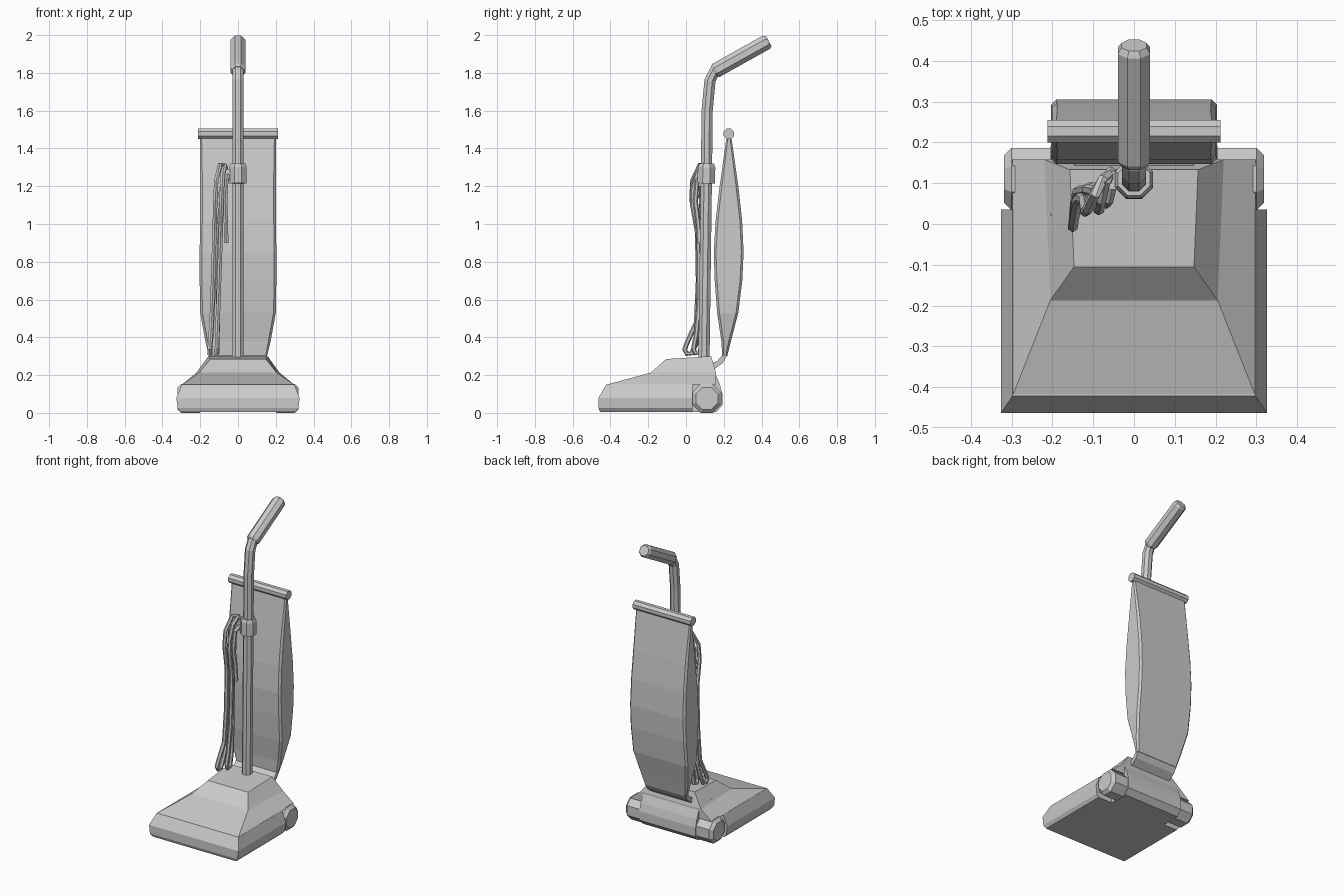
import bpy, bmesh, math
from mathutils import Vector


def loft(name, rings):
    """Skin a list of equal-length point rings and cap both ends."""
    bm = bmesh.new()
    vs = [[bm.verts.new(p) for p in r] for r in rings]
    n = len(vs[0])
    for a, b in zip(vs, vs[1:]):
        for i in range(n):
            j = (i + 1) % n
            bm.faces.new((a[i], a[j], b[j], b[i]))
    bm.faces.new(vs[0])
    bm.faces.new(vs[-1])
    bmesh.ops.recalc_face_normals(bm, faces=bm.faces)
    me = bpy.data.meshes.new(name)
    bm.to_mesh(me)
    bm.free()
    ob = bpy.data.objects.new(name, me)
    bpy.context.collection.objects.link(ob)
    return ob


def tube(name, path, radii, sides=8):
    """Sweep a polygon along a path; radii is one value or one per point."""
    pts = [Vector(p) for p in path]
    if not isinstance(radii, (list, tuple)):
        radii = [radii] * len(pts)
    rings = []
    for i, p in enumerate(pts):
        a, b = pts[max(i - 1, 0)], pts[min(i + 1, len(pts) - 1)]
        t = (b - a).normalized()
        u = Vector((1, 0, 0)) - t * t.x
        u.normalize()
        v = t.cross(u)
        ring = []
        for k in range(sides):
            ang = 2 * math.pi * (k + 0.5) / sides
            ring.append(p + radii[i] * (u * math.cos(ang) + v * math.sin(ang)))
        rings.append(ring)
    return loft(name, rings)


def rect(z, w, front, back, wb=None, zb=None):
    wb = w if wb is None else wb
    zb = z if zb is None else zb
    return [(-w, front, z), (w, front, z), (wb, back, zb), (-wb, back, zb)]


def roll(name, stations, y, z, sides=8):
    """Polygonal solid along x from (x, radius) stations."""
    rings = []
    for x, r in stations:
        rings.append([(x, y + r * math.cos(2 * math.pi * (k + 0.5) / sides),
                       z + r * math.sin(2 * math.pi * (k + 0.5) / sides))
                      for k in range(sides)])
    return loft(name, rings)


# floor head: lower skirt, hood and motor cover
loft("head_skirt", [rect(0.005, 0.305, -0.455, 0.035),
                    rect(0.025, 0.32, -0.463, 0.035),
                    rect(0.08, 0.326, -0.463, 0.035),
                    rect(0.15, 0.298, -0.422, 0.035)])
loft("head_hood", [rect(0.149, 0.298, -0.422, 0.158),
                   rect(0.213, 0.205, -0.187, 0.158, 0.22),
                   rect(0.285, 0.147, -0.105, 0.133, 0.157, 0.3)])
loft("head_rear", [[(x, y, z) for y, z in
                    ((0.02, 0.005), (0.16, 0.005), (0.193, 0.04), (0.193, 0.1),
                     (0.18, 0.15), (0.148, 0.225), (0.02, 0.225))]
                   for x in (-0.205, 0.205)])

# rear wheels
for side, s in (("left", -1), ("right", 1)):
    roll("wheel_" + side, [(s * 0.2, 0.083), (s * 0.3, 0.083), (s * 0.319, 0.063)],
         0.11, 0.077)

# dust bag: (z, half width, front y, back y) sections
sections = [(1.46, 0.2, 0.215, 0.24), (1.2, 0.2, 0.178, 0.277),
            (1.02, 0.201, 0.157, 0.297), (0.85, 0.203, 0.147, 0.305),
            (0.7, 0.203, 0.152, 0.298), (0.53, 0.2, 0.165, 0.277),
            (0.38, 0.173, 0.187, 0.238), (0.3, 0.153, 0.192, 0.218)]
rings = []
for z, w, f, b in sections:
    c = min(0.012, (b - f) * 0.3)
    rings.append([(-w + c, f, z), (w - c, f, z), (w, f + c, z), (w, b - c, z),
                  (w - c, b, z), (-w + c, b, z), (-w, b - c, z), (-w, f + c, z)])
loft("dust_bag", rings)
loft("bag_neck", [rect(0.303, 0.15, 0.191, 0.217),
                  rect(0.275, 0.148, 0.165, 0.195, zb=0.265),
                  rect(0.255, 0.146, 0.12, 0.135, zb=0.22)])
roll("bag_clip", [(-0.212, 0.03), (0.212, 0.03)], 0.2275, 1.477)

# pole, grip and collar
tube("pole", [(0, 0.095, 0.27), (0, 0.108, 1.25), (0, 0.112, 1.6),
              (0, 0.127, 1.76), (0, 0.152, 1.808), (0, 0.2, 1.84)], 0.032)
tube("handle_grip", [(0, 0.148, 1.807), (0, 0.16, 1.814), (0, 0.425, 1.962),
                     (0, 0.438, 1.969)], [0.034, 0.043, 0.043, 0.033])
tube("collar", [(0, 0.107, 1.215), (0, 0.109, 1.3), (0, 0.109, 1.32)],
     [0.05, 0.05, 0.042])
loft("cord_hook", [rect(1.225, 0.03, 0.085, 0.13),
                   rect(1.29, 0.03, 0.085, 0.13)]).location.x = -0.035

# power cord hung in loops
cords = {
    "cord_long_loop": [(-0.055, 0.125, 1.27), (-0.075, 0.11, 1.31), (-0.095, 0.075, 1.315),
                       (-0.115, 0.035, 1.23), (-0.12, 0.03, 1.13), (-0.124, 0.06, 0.97),
                       (-0.132, 0.065, 0.7), (-0.14, 0.055, 0.48), (-0.148, 0.005, 0.37),
                       (-0.15, -0.007, 0.335), (-0.149, 0.005, 0.313), (-0.147, 0.03, 0.315),
                       (-0.144, 0.055, 0.37), (-0.138, 0.08, 0.47), (-0.115, 0.085, 0.95),
                       (-0.095, 0.08, 1.15), (-0.07, 0.1, 1.27)],
    "cord_inner_strand": [(-0.055, 0.13, 1.26), (-0.07, 0.1, 1.31), (-0.08, 0.06, 1.27),
                          (-0.085, 0.035, 1.18), (-0.088, 0.035, 1.1), (-0.092, 0.065, 0.93),
                          (-0.103, 0.07, 0.6), (-0.11, 0.055, 0.42), (-0.112, 0.04, 0.34),
                          (-0.112, 0.05, 0.315), (-0.11, 0.075, 0.32), (-0.108, 0.09, 0.42),
                          (-0.1, 0.09, 0.9), (-0.08, 0.08, 1.2)],
    "cord_end": [(-0.05, 0.11, 1.27), (-0.062, 0.06, 1.23), (-0.068, 0.05, 1.12),
                 (-0.064, 0.065, 1.0), (-0.062, 0.07, 0.9)],
}
for name, path in cords.items():
    tube(name, path, 0.013, 6)
